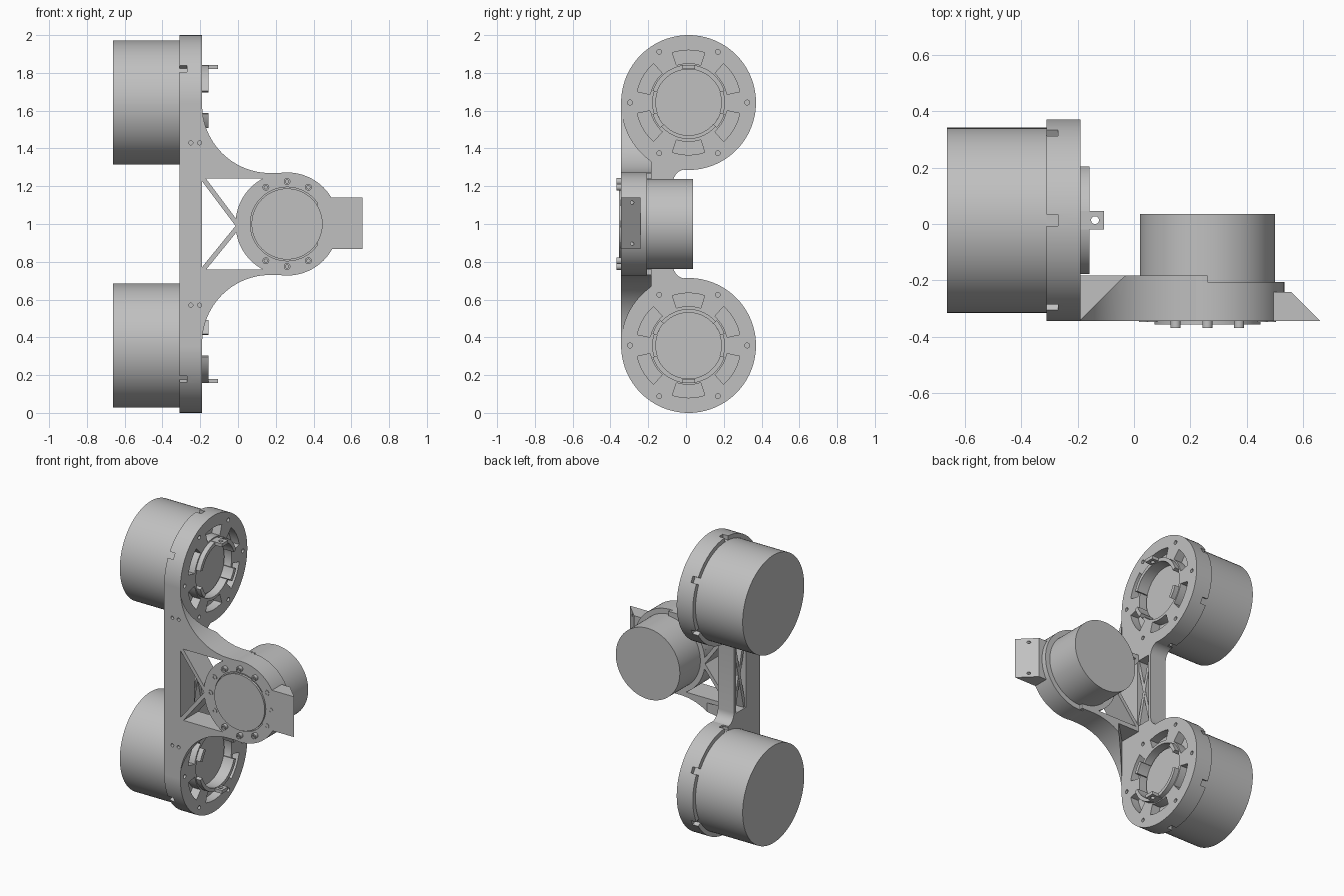
import bpy, bmesh, math
from mathutils import Vector

if "Cube" in bpy.data.objects:
    bpy.data.objects.remove(bpy.data.objects["Cube"], do_unlink=True)

grey = bpy.data.materials.new("light grey")
grey.use_nodes = True
GREY = (0.53, 0.53, 0.53, 1)
grey.diffuse_color = GREY
grey.node_tree.nodes["Principled BSDF"].inputs["Base Color"].default_value = GREY


def finish(name, bm):
    bmesh.ops.recalc_face_normals(bm, faces=bm.faces)
    me = bpy.data.meshes.new(name)
    bm.to_mesh(me)
    bm.free()
    me.materials.append(grey)
    me.shade_smooth()
    me.set_sharp_from_angle(angle=math.radians(30))
    ob = bpy.data.objects.new(name, me)
    bpy.context.scene.collection.objects.link(ob)
    return ob


def extrude(bm, pts, axis, lo, hi):
    """Outline in the plane across an axis, swept from lo to hi."""
    def at(p, h):
        return {'x': (h, p[0], p[1]), 'y': (p[0], h, p[1]), 'z': (p[0], p[1], h)}[axis]
    a = [bm.verts.new(at(p, lo)) for p in pts]
    b = [bm.verts.new(at(p, hi)) for p in pts]
    n = len(pts)
    bm.faces.new(a)
    bm.faces.new(b[::-1])
    for i in range(n):
        bm.faces.new((a[i], b[i], b[(i + 1) % n], a[(i + 1) % n]))
    return a


def prism(name, *outlines):
    bm = bmesh.new()
    for o in outlines:
        extrude(bm, *o)
    return finish(name, bm)


def arc(c, r, a0, a1, n):
    return [(c[0] + r * math.cos(math.radians(a0 + (a1 - a0) * i / n)),
             c[1] + r * math.sin(math.radians(a0 + (a1 - a0) * i / n))) for i in range(n + 1)]


def circle(c, r, n=64):
    return arc(c, r, 0, 360, n)[:-1]


def sector(c, r0, r1, a0, a1, n=12):
    return arc(c, r1, a0, a1, n) + arc(c, r0, a1, a0, n)


def rect(x0, x1, y0, y1):
    return [(x0, y0), (x1, y0), (x1, y1), (x0, y1)]


def bar(p, q, w):
    p, q = Vector(p), Vector(q)
    d = (q - p).normalized() * w / 2
    s = Vector((-d.y, d.x))
    return [tuple(v) for v in (p + s, q + s, q - s, p - s)]


def polar(c, r, deg):
    return (c[0] + r * math.cos(math.radians(deg)), c[1] + r * math.sin(math.radians(deg)))


def cut(ob, *outlines):
    cutter = prism("cutter", *outlines)
    cutter.hide_render = True
    m = ob.modifiers.new("cut", 'BOOLEAN')
    m.object, m.solver = cutter, 'EXACT'
    dg = bpy.context.evaluated_depsgraph_get()
    me = bpy.data.meshes.new_from_object(ob.evaluated_get(dg))
    ob.modifiers.clear()
    ob.data = me
    me.shade_smooth()
    me.set_sharp_from_angle(angle=math.radians(30))
    bpy.data.objects.remove(cutter, do_unlink=True)


CY, R = 0.0135, 0.357          # side motor axis and mount radius
X0, X1 = -0.31, -0.19          # spine and mount thickness
FRONT, BACK = -0.3435, -0.183  # arm depth

for s, word in ((1, "upper"), (-1, "lower")):
    c = (CY, 1 + s * 0.643)

    # Motor can with a rounded end
    bm = bmesh.new()
    end = extrude(bm, circle(c, 0.328, 80), 'x', -0.662, -0.27)
    rim = [e for e in bm.edges if all(abs(v.co.x + 0.662) < 1e-5 for v in e.verts)]
    bmesh.ops.bevel(bm, geom=rim, offset=0.055, segments=6, profile=0.5, affect='EDGES')
    finish(word + "_motor", bm)

    # Round mount with bore, vents, screw holes and rim notches
    mount = prism(word + "_mount", (circle(c, R, 96), 'x', X0, X1))
    cuts = [(circle(c, 0.19), 'x', -0.25, -0.1)]
    for k in range(6):
        a = 30 + 60 * k
        cuts.append((sector(c, 0.208, 0.277, a - 18, a + 18), 'x', -0.25, -0.1))
        cuts.append((circle(polar(c, 0.31, a + 30), 0.013, 16), 'x', -0.25, -0.1))
        cuts.append((bar(polar(c, 0.328, a), polar(c, 0.4, a), 0.04), 'x', -0.35, -0.27))
    cut(mount, *cuts)
    prism(word + "_rotor_face", (circle(c, 0.176), 'x', -0.26, -0.235))

    # Collar pieces and the drilled tab
    spans = ((18, 162), (198, 222), (318, 342))
    prism(word + "_collar", *[(sector(c, 0.176, 0.2, s * a, s * b, 24), 'x', -0.25, -0.157)
                              for a, b in spans])
    zt = sorted((c[1] + s * 0.178, c[1] + s * 0.2))
    tab = prism(word + "_tab", (rect(-0.19, -0.107, CY - 0.033, CY + 0.033), 'z', *zt))
    cut(tab, (circle((-0.138, CY), 0.014, 20), 'z', zt[0] - 0.1, zt[1] + 0.1))

    # Curved web from the spine to the front holder, back edge cut at 45 degrees
    bm = bmesh.new()
    prev = None
    for x, dz in arc((0.17, 0.63), 0.36, 180, 270, 24):
        back = min(BACK, x - 0.15)
        z, z0 = 1 + s * dz, 1 + s * 0.24
        sec = [bm.verts.new(v) for v in ((x, FRONT, z0), (x, FRONT, z), (x, back, z), (x, back, z0))]
        if prev:
            for i in range(4):
                j = (i + 1) % 4
                bm.faces.new((prev[i], prev[j], sec[j], sec[i]))
        else:
            bm.faces.new(sec)
        prev = sec
    bm.faces.new(prev)
    finish(word + "_web", bm)

    # Flat chord and diagonal of the arm truss
    za, zb = sorted((1 + s * 0.24, 1 + s * 0.27))
    prism(word + "_arm_chord", (rect(-0.2, 0.26, za, zb), 'y', FRONT, BACK))
    prism(word + "_arm_brace", (bar((-0.2, 1 + s * 0.26), (-0.005, 0.99 + s * 0.01), 0.025),
                                'y', FRONT, BACK))

# Spine: straight front, filleted into both mounts behind
half = arc((CY, 0.643), R - 0.004, 180, 268, 20) + arc((0.002, 0.22), 0.07, 90, 180, 8)
outline = [(y, 1 + z) for y, z in half] + [(y, 1 - z) for y, z in half[::-1]]
outline = [(FRONT, y[1]) if i in (0, len(outline) - 1) else y for i, y in enumerate(outline)]
spine = prism("spine", (outline, 'x', X0, X1))
cut(spine, (rect(-0.195, -0.09, 0.77, 1.23), 'x', -0.4, 0.0))
cut(spine, *[(circle((x, 1 + s * 0.43), 0.011, 16), 'y', -0.4, -0.31)
             for x in (-0.25, -0.203) for s in (1, -1)])
prism("spine_cross_braces", (bar((-0.2, 0.76), (-0.085, 1.24), 0.022), 'x', X0 + 0.01, X1 - 0.01),
      (bar((-0.2, 1.24), (-0.085, 0.76), 0.022), 'x', X0 + 0.012, X1 - 0.012))

# Front holder with its raised left half
C = (0.26, 1.0)
holder = prism("front_holder", (circle(C, 0.273, 96), 'y', FRONT, -0.206))
cut(holder, (sector(C, 0.19, 0.195, 0, 360, 64)[:64] +
             [], 'y', -0.4, FRONT + 0.012))
prism("holder_lip", (arc(C, 0.273, 94, 266, 48), 'y', -0.21, BACK))
prism("front_motor", (circle(C, 0.239, 80), 'y', -0.22, 0.036))
prism("front_disc", (circle(C, 0.188, 64), 'y', -0.34, -0.356))

# Ring of hollow screws; top and bottom groups stand proud
for k in range(12):
    p = polar(C, 0.225, 30 * k)
    proud = k % 6 in (2, 3, 4)
    tip = -0.369 if proud else FRONT - 0.003
    screw = prism("holder_screw", (circle(p, 0.018, 20), 'y', -0.33, tip))
    cut(screw, (circle(p, 0.009, 12), 'y', tip + 0.012, -0.4))

# Wedge foot with two drilled holes in its slope
foot = prism("wedge_foot", ([(0.42, FRONT), (0.66, FRONT), (0.556, -0.24), (0.42, -0.24)],
                            'z', 0.868, 1.14))
cut(foot, *[(circle((-0.285, z), 0.009, 12), 'x', 0.57, 0.7) for z in (0.895, 1.113)])
